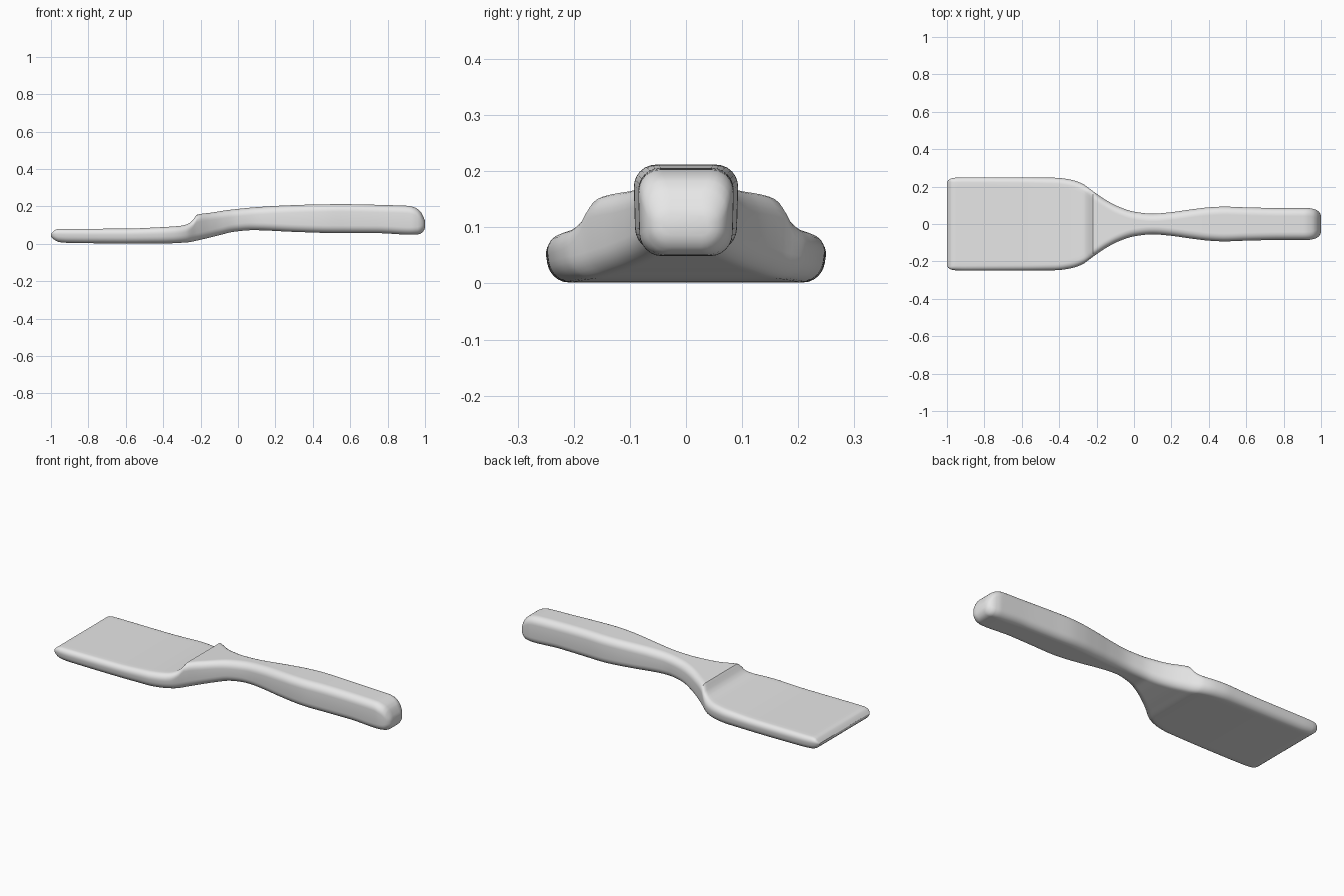
import bpy, bmesh, math

cube = bpy.data.objects.get("Cube")
if cube:
    bpy.data.objects.remove(cube, do_unlink=True)

# Side and plan outlines, as (x, value) points running from blade tip to handle end
TOP = [(-1, .052), (-.99, .064), (-.975, .076), (-.955, .08), (-.6, .081), (-.45, .087),
       (-.3, .097), (-.265, .108), (-.24, .128), (-.22, .156), (-.14, .167), (-.05, .181),
       (.1, .196), (.25, .205), (.4, .21), (.55, .212), (.8, .207), (.91, .203),
       (.95, .192), (.975, .173), (.99, .148), (1, .122)]
BOTTOM = [(-1, .038), (-.985, .024), (-.96, .01), (-.9, .005), (-.6, .002), (-.4, .002),
          (-.27, .008), (-.2, .022), (-.1, .046), (-.02, .065), (.08, .073), (.3, .064),
          (.5, .058), (.75, .057), (.92, .049), (.965, .051), (.985, .06), (.995, .073), (1, .086)]
WIDTH = [(-1, .228), (-.993, .238), (-.98, .247), (-.955, .252), (-.9, .254), (-.42, .252),
         (-.34, .242), (-.28, .222), (-.22, .178), (-.15, .13), (-.08, .093), (0, .067),
         (.1, .056), (.2, .064), (.3, .078), (.4, .09), (.48, .094), (.6, .09),
         (.8, .086), (.93, .086), (.965, .08), (.985, .07), (.995, .058), (1, .045)]


def sample(points, x):
    """Smooth curve through the points, without overshoot."""
    n = len(points)
    slope = [(points[i + 1][1] - points[i][1]) / (points[i + 1][0] - points[i][0])
             for i in range(n - 1)]

    def tangent(i):
        if i == 0 or i == n - 1:
            return slope[min(i, n - 2)]
        a, b = slope[i - 1], slope[i]
        return 2 * a * b / (a + b) if a * b > 0 else 0

    i = next((k for k in range(n - 1) if x <= points[k + 1][0]), n - 2)
    (x0, v0), (x1, v1) = points[i], points[i + 1]
    h = x1 - x0
    t = (x - x0) / h
    return (v0 * (2 * t**3 - 3 * t**2 + 1) + v1 * (3 * t**2 - 2 * t**3)
            + h * tangent(i) * (t**3 - 2 * t**2 + t) + h * tangent(i + 1) * (t**3 - t**2))


def section(x):
    """Rounded cross-section, a little narrower towards the underside."""
    top, bottom, w = sample(TOP, x), sample(BOTTOM, x), sample(WIDTH, x)
    h = top - bottom
    r = min(.04, h * .42, w * .7)
    half = []
    for zc, start in ((bottom + r, -90), (top - r, 0)):
        for k in range(7):
            a = math.radians(start + 15 * k)
            half.append((w - r + r * math.cos(a), zc + r * math.sin(a)))
    # Points on the flat top and underside keep their shading flat
    half = [(0, bottom), (.9 * (w - r), bottom)] + half + [(.9 * (w - r), top), (0, top)]
    taper = lambda z: 1 - .045 * (1 - (z - bottom) / h)
    half = [(y * taper(z), z) for y, z in half]
    return half + [(-y, z) for y, z in half[-2:0:-1]]


# Turner body: one continuous loft through blade, neck and handle
stations = sorted({round(-1 + .02 * i, 3) for i in range(101)}
                  | {p[0] for p in TOP + BOTTOM + WIDTH} | {-.23, -.25})
bm = bmesh.new()
rings = [[bm.verts.new((x, y, z)) for y, z in section(x)] for x in stations]
for a, b in zip(rings, rings[1:]):
    for i in range(len(a)):
        j = (i + 1) % len(a)
        bm.faces.new((a[i], a[j], b[j], b[i]))
bm.faces.new(rings[0])
bm.faces.new(rings[-1])
bmesh.ops.recalc_face_normals(bm, faces=bm.faces)

mesh = bpy.data.meshes.new("spatula_body")
bm.to_mesh(mesh)
bm.free()
body = bpy.data.objects.new("spatula_body", mesh)
bpy.context.collection.objects.link(body)

# Plain grey material
grey = bpy.data.materials.new("light_grey")
grey.use_nodes = True
grey.diffuse_color = (.8, .8, .8, 1)
grey.node_tree.nodes["Principled BSDF"].inputs["Base Color"].default_value = (.8, .8, .8, 1)
mesh.materials.append(grey)

bpy.ops.object.select_all(action='DESELECT')
body.select_set(True)
bpy.context.view_layer.objects.active = body
bpy.ops.object.shade_smooth_by_angle(angle=math.radians(35))
